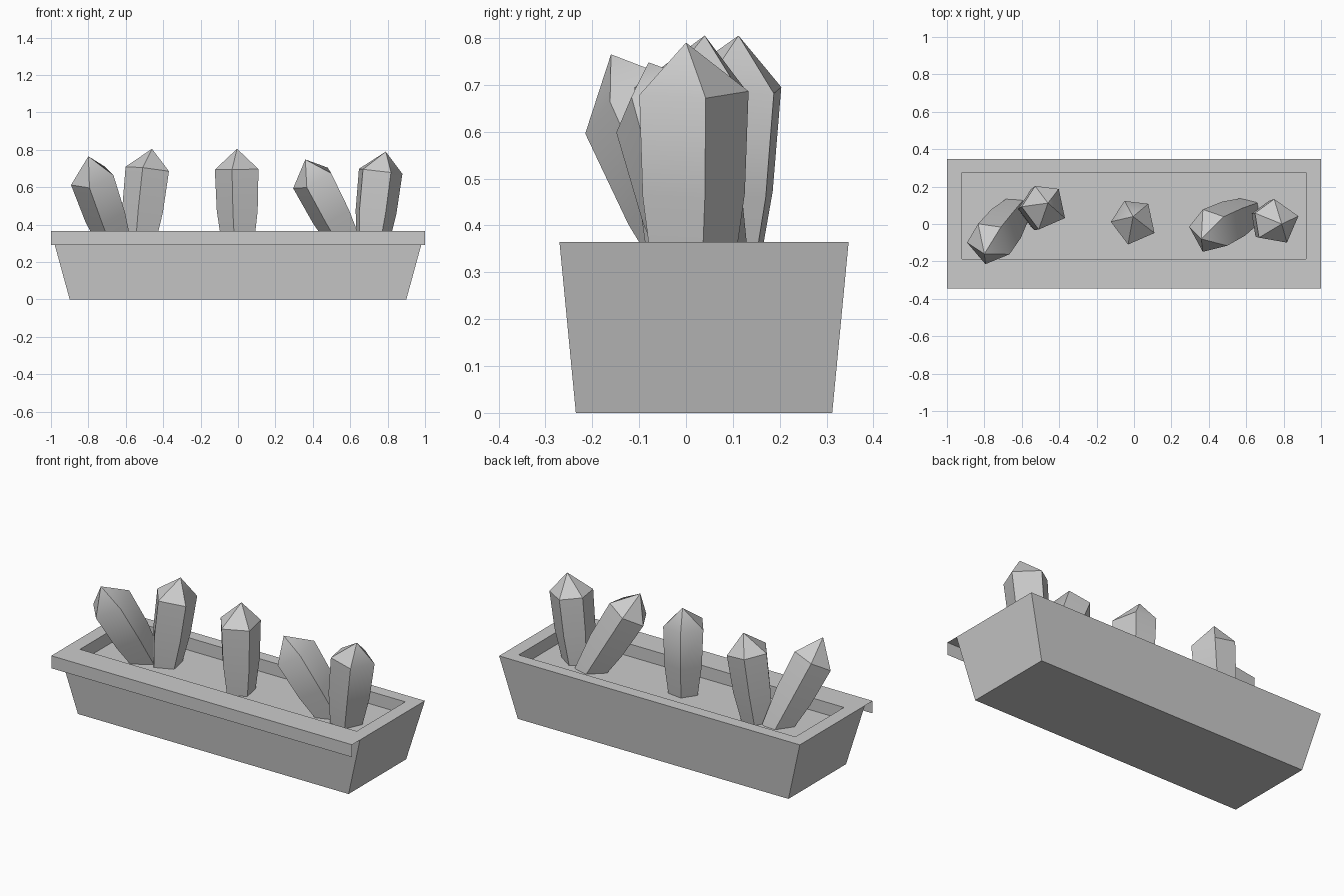
import bpy, bmesh
from math import cos, sin, radians
from mathutils import Vector

if "Cube" in bpy.data.objects:
    bpy.data.objects.remove(bpy.data.objects["Cube"])


def finish(name, bm):
    mesh = bpy.data.meshes.new(name)
    bm.to_mesh(mesh)
    bm.free()
    obj = bpy.data.objects.new(name, mesh)
    bpy.context.collection.objects.link(obj)
    return obj


def ring(bm, pts):
    return [bm.verts.new(p) for p in pts]


def rect(bm, x, y0, y1, z):
    return ring(bm, [(-x, y0, z), (x, y0, z), (x, y1, z), (-x, y1, z)])


def bridge(bm, a, b):
    n = len(a)
    for i in range(n):
        j = (i + 1) % n
        bm.faces.new((a[i], a[j], b[j], b[i]))


TOP, SOIL = 0.365, 0.29

# Tapered planter body, closed below
bm = bmesh.new()
low = rect(bm, 0.9, -0.235, 0.312, 0)
bridge(bm, low, rect(bm, 1.0, -0.27, 0.347, TOP))
bm.faces.new(low[::-1])
finish("planter_body", bm)

# Flat rim with inner wall and a thin hanging strip along the front
bm = bmesh.new()
outer = rect(bm, 1.0, -0.345, 0.347, TOP)
inner = rect(bm, 0.92, -0.187, 0.275, TOP)
bridge(bm, outer, inner)
bridge(bm, inner, rect(bm, 0.92, -0.187, 0.275, SOIL))
strip = ring(bm, [(-1, -0.345, SOIL), (1, -0.345, SOIL)])
bm.faces.new((strip[0], strip[1], outer[1], outer[0]))
finish("planter_rim", bm)

# Soil surface
bm = bmesh.new()
bm.faces.new(rect(bm, 0.92, -0.187, 0.275, SOIL))
finish("soil", bm)

# Five-sided crystals: slightly uneven pentagon, widening shaft, pointed tip
ANGLES = (-28, 52, 114, 179, 255)


def crystal(name, base, shoulder, tip, turn):
    base, shoulder, tip = Vector(base), Vector(shoulder), Vector(tip)
    axis = (shoulder - base).normalized()
    rot = Vector((0, 0, 1)).rotation_difference(axis)
    bm = bmesh.new()
    rings = []
    for t, r in ((-0.1, 0.085), (0.45, 0.116), (1, 0.124)):
        c = base.lerp(shoulder, t) if t >= 0 else base + (shoulder - base) * t
        rings.append(ring(bm, [
            c + rot @ Vector((r * cos(radians(a + turn)), r * sin(radians(a + turn)), 0))
            for a in ANGLES]))
    for a, b in zip(rings, rings[1:]):
        bridge(bm, a, b)
    bm.faces.new(rings[0][::-1])
    apex = bm.verts.new(tip)
    for i in range(5):
        bm.faces.new((rings[-1][i], rings[-1][(i + 1) % 5], apex))
    obj = finish(name, bm)
    bpy.ops.object.select_all(action='DESELECT')
    obj.select_set(True)
    bpy.context.view_layer.objects.active = obj
    bpy.ops.object.shade_smooth_by_angle(angle=radians(40))


crystal("crystal_far_left", (-0.65, 0.05, SOIL), (-0.775, -0.105, 0.65), (-0.80, -0.16, 0.765), 2)
crystal("crystal_left", (-0.525, 0.07, SOIL), (-0.478, 0.09, 0.695), (-0.46, 0.112, 0.805), 0)
crystal("crystal_middle", (0.005, 0.01, SOIL), (0.0, 0.01, 0.695), (-0.005, 0.04, 0.805), 0)
crystal("crystal_right", (0.59, 0.05, SOIL), (0.405, -0.04, 0.645), (0.36, -0.08, 0.748), -8)
crystal("crystal_far_right", (0.715, 0.01, SOIL), (0.76, 0.01, 0.685), (0.79, 0.0, 0.79), 43)
